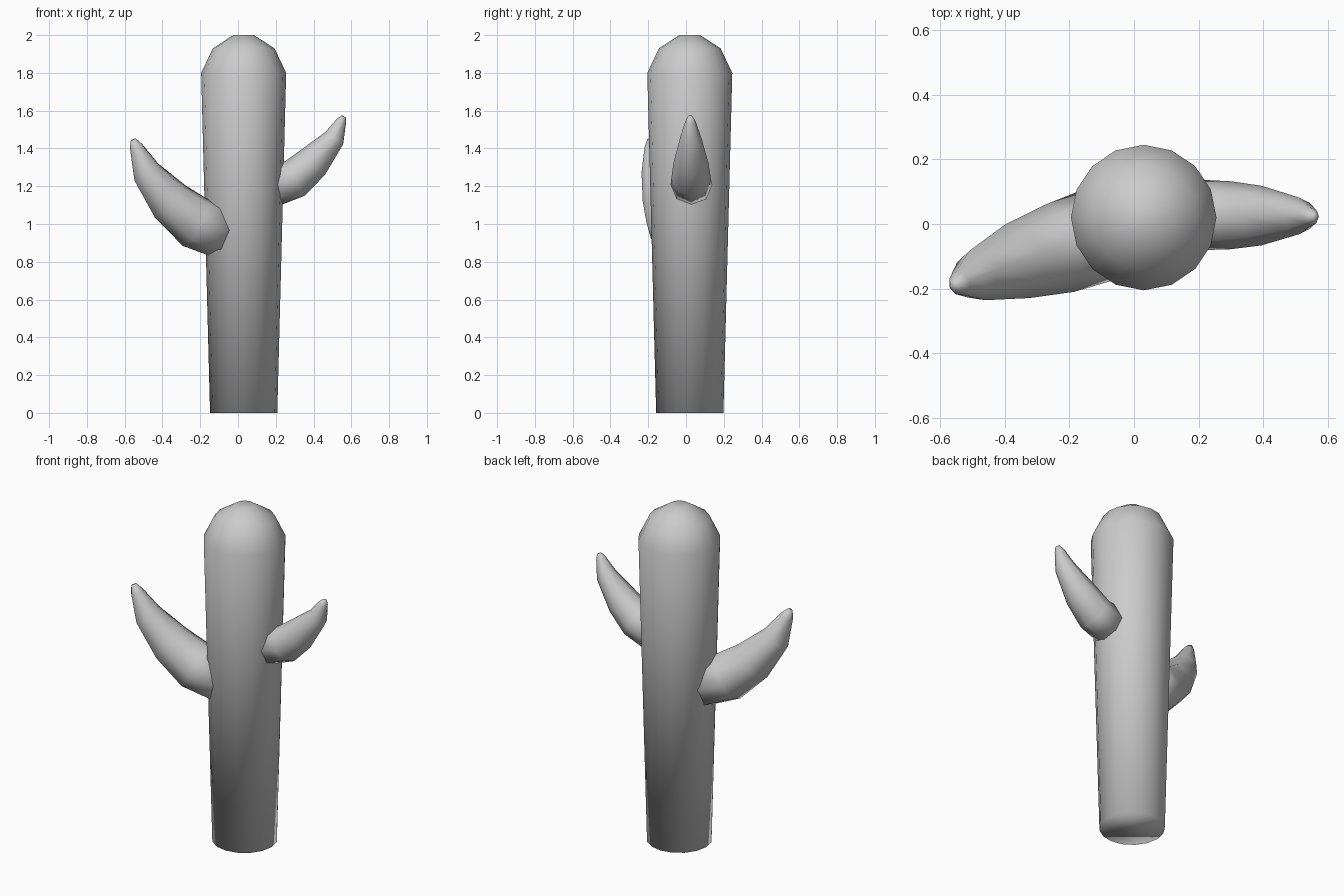
import bpy, bmesh, math
from mathutils import Vector

if "Cube" in bpy.data.objects:
    bpy.data.objects.remove(bpy.data.objects["Cube"])


def loft(name, points, radii, sides, side_axis):
    """Smooth capped tube through points, rings square to the path."""
    pts = [Vector(p) for p in points]
    bm = bmesh.new()
    rings = []
    for i, (p, r) in enumerate(zip(pts, radii)):
        t = (pts[min(i + 1, len(pts) - 1)] - pts[max(i - 1, 0)]).normalized()
        side = Vector(side_axis)
        side = (side - t * side.dot(t)).normalized()
        up = t.cross(side)
        ring = []
        for k in range(sides):
            a = 2 * math.pi * k / sides
            ring.append(bm.verts.new(p + r * (math.cos(a) * side + math.sin(a) * up)))
        rings.append(ring)
    for a, b in zip(rings, rings[1:]):
        for k in range(sides):
            n = (k + 1) % sides
            bm.faces.new((a[k], a[n], b[n], b[k]))
    bm.faces.new(rings[0][::-1])
    bm.faces.new(rings[-1])
    bmesh.ops.recalc_face_normals(bm, faces=bm.faces)
    for f in bm.faces:
        f.smooth = True
    mesh = bpy.data.meshes.new(name)
    bm.to_mesh(mesh)
    bm.free()
    obj = bpy.data.objects.new(name, mesh)
    bpy.context.collection.objects.link(obj)
    return obj


# Trunk: widens upward, domed top
loft("trunk",
     [(0.03, 0.02, z) for z in (0, 1.8, 1.93, 2.0)],
     (0.178, 0.225, 0.163, 0.055), 16, (1, 0, 0))

# Lower, larger arm, swung toward the front
loft("left_arm",
     [(-0.07, -0.02, 0.96), (-0.23, -0.075, 1.01), (-0.36, -0.115, 1.12),
      (-0.485, -0.16, 1.275), (-0.54, -0.185, 1.41), (-0.556, -0.19, 1.447)],
     (0.15, 0.142, 0.12, 0.08, 0.036, 0.016), 8, (0.31, -0.95, 0))

# Upper, smaller arm
loft("right_arm",
     [(0.18, 0.028, 1.20), (0.30, 0.027, 1.24), (0.395, 0.026, 1.325),
      (0.51, 0.025, 1.455), (0.547, 0.023, 1.545), (0.56, 0.022, 1.57)],
     (0.11, 0.105, 0.092, 0.057, 0.027, 0.012), 8, (0, -1, 0))
